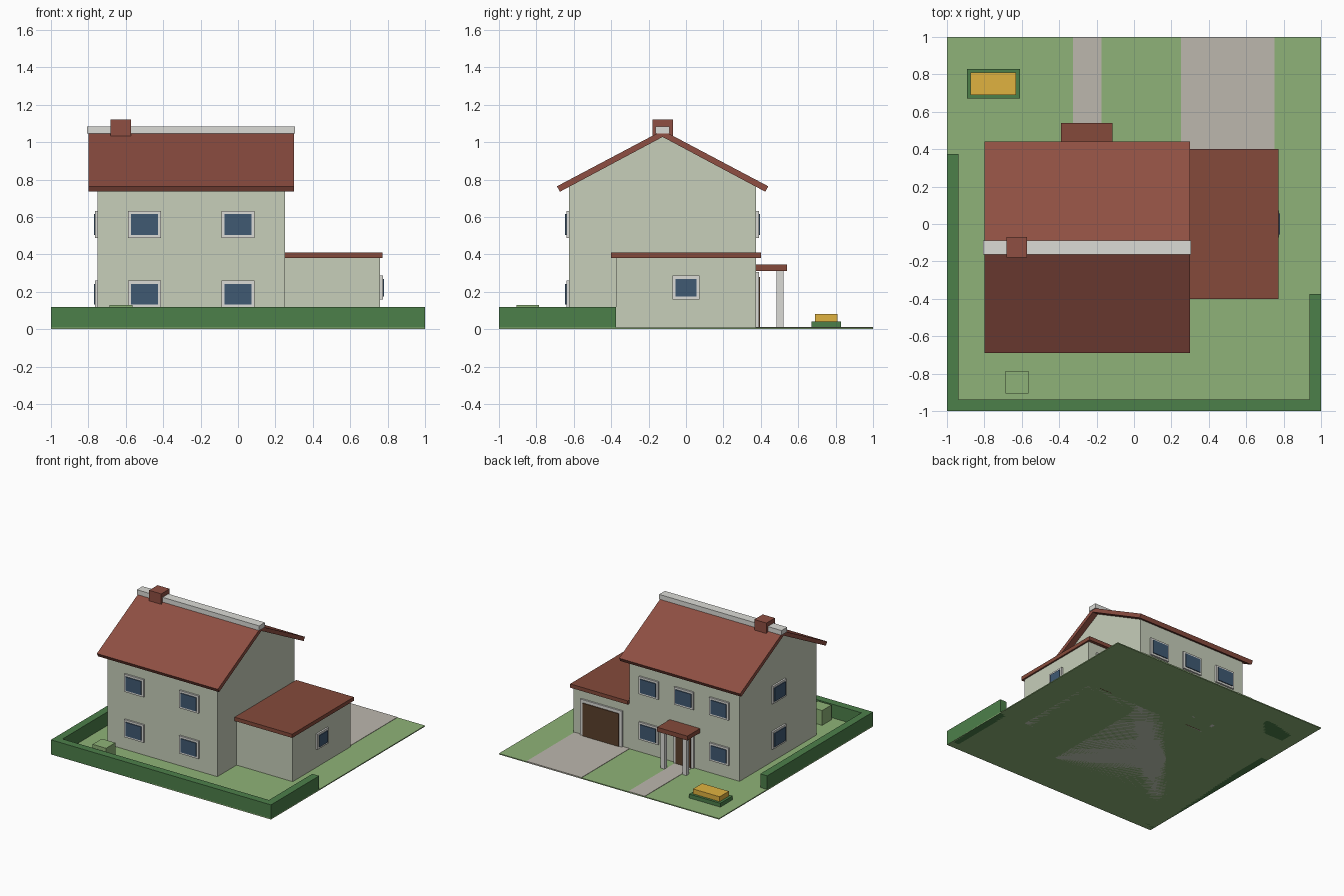
import bpy

if "Cube" in bpy.data.objects:
    bpy.data.objects.remove(bpy.data.objects["Cube"])


def material(name, rgb):
    m = bpy.data.materials.new(name)
    lin = [(c / 12.92 if c < 0.04 else ((c + 0.055) / 1.055) ** 2.4) for c in rgb]
    m.diffuse_color = (*lin, 1)
    m.use_nodes = True
    m.node_tree.nodes["Principled BSDF"].inputs["Base Color"].default_value = m.diffuse_color
    return m


WALL = material("wall", (0.78, 0.81, 0.73))
ROOF = material("roof_tile", (0.56, 0.31, 0.26))
FLAT = material("flat_roof", (0.52, 0.29, 0.23))
WHITE = material("trim", (0.86, 0.86, 0.84))
GLASS = material("glass", (0.25, 0.35, 0.45))
DOOR = material("door_wood", (0.36, 0.25, 0.17))
GRASS = material("grass", (0.56, 0.70, 0.47))
HEDGE = material("hedge", (0.30, 0.50, 0.29))
PAVING = material("paving", (0.74, 0.72, 0.68))
FLOWER = material("flowers", (0.88, 0.70, 0.25))


def make(name, verts, faces, mat):
    me = bpy.data.meshes.new(name)
    me.from_pydata(verts, [], faces)
    me.materials.append(mat)
    ob = bpy.data.objects.new(name, me)
    bpy.context.collection.objects.link(ob)
    return ob


def extrude_x(name, profile, x0, x1, mat):
    """Solid from a counter-clockwise (y, z) outline swept along x."""
    n = len(profile)
    verts = [(x, y, z) for x in (x0, x1) for y, z in profile]
    faces = [tuple(reversed(range(n))), tuple(range(n, 2 * n))]
    faces += [(i, (i + 1) % n, n + (i + 1) % n, n + i) for i in range(n)]
    return make(name, verts, faces, mat)


def box(name, x, y, z, mat):
    (y0, y1), (z0, z1) = y, z
    return extrude_x(name, [(y0, z0), (y1, z0), (y1, z1), (y0, z1)], *x, mat)


def panel(name, side, wall, u, z, w, h, depth, mat):
    """Thin box standing out of a wall; side is '-x', '+x', '-y' or '+y'."""
    out = wall + (depth if side[0] == "+" else -depth)
    d, along = sorted((wall, out)), (u - w / 2, u + w / 2)
    x, y = (d, along) if side[1] == "x" else (along, d)
    return box(name, x, y, (z - h / 2, z + h / 2), mat)


def window(name, side, wall, u, z, w=0.175, h=0.145):
    panel(name + "_frame", side, wall, u, z, w, h, 0.014, WHITE)
    panel(name + "_glass", side, wall, u, z, w - 0.033, h - 0.033, 0.021, GLASS)


def door(name, u, w, h, border):
    panel(name + "_frame", "+y", 0.375, u, (h + border) / 2, w + 2 * border, h + border, 0.014, WHITE)
    panel(name, "+y", 0.375, u, h / 2, w, h, 0.021, DOOR)


# Plot and paving
box("lawn", (-1, 1), (-1, 1), (0, 0.008), GRASS)
box("driveway", (0.25, 0.75), (0.375, 1), (0.001, 0.011), PAVING)
box("footpath", (-0.325, -0.175), (0.375, 1), (0.001, 0.011), PAVING)

# Hedges around three sides
box("front_hedge", (-1, 1), (-1, -0.938), (0, 0.12), HEDGE)
box("left_hedge", (-1, -0.938), (-0.938, 0.375), (0, 0.12), HEDGE)
box("right_hedge", (0.938, 1), (-0.938, -0.375), (0, 0.12), HEDGE)

# Garden boxes
box("garden_bush", (-0.688, -0.565), (-0.905, -0.785), (0, 0.13), GRASS)
box("flower_bed", (-0.893, -0.61), (0.67, 0.83), (0, 0.04), HEDGE)
box("flowers", (-0.873, -0.63), (0.69, 0.81), (0.04, 0.08), FLOWER)

# Main house with gable ends
extrude_x("house_walls", [(-0.625, 0), (0.375, 0), (0.375, 0.763),
                          (-0.125, 1.028), (-0.625, 0.763)], -0.75, 0.25, WALL)

# Pitched roof slopes, ridge and chimney
RIDGE = -0.125
slope = [(0, 1.028), (0.549, 0.735), (0.565, 0.764), (0, 1.063)]
extrude_x("rear_roof", [(RIDGE + y, z) for y, z in reversed(slope)][::-1], -0.8, 0.3, ROOF)
extrude_x("front_roof", [(RIDGE - y, z) for y, z in reversed(slope)], -0.8, 0.3, ROOF)
box("ridge_cap", (-0.806, 0.306), (-0.162, -0.088), (1.046, 1.085), WHITE)
box("chimney", (-0.682, -0.572), (-0.18, -0.07), (1.02, 1.12), ROOF)

# Garage
box("garage_walls", (0.25, 0.76), (-0.375, 0.375), (0, 0.385), WALL)
box("garage_roof", (0.25, 0.773), (-0.4, 0.4), (0.38, 0.411), FLAT)
door("garage_door", 0.5, 0.33, 0.28, 0.025)
window("garage_window", "+x", 0.76, 0, 0.222, 0.145, 0.128)

# House windows on both floors
for floor, z in (("lower", 0.187), ("upper", 0.56)):
    for i, x in enumerate((-0.5, 0)):
        window(f"{floor}_front_window_{i}", "-y", -0.625, x, z)
    for i, x in enumerate((-0.57, -0.25, 0.07)):
        if floor == "upper" or i != 1:
            window(f"{floor}_rear_window_{i}", "+y", 0.375, x, z)
    window(f"{floor}_left_window", "-x", -0.75, RIDGE, z)

# Entrance porch
door("entrance_door", -0.25, 0.14, 0.28, 0.02)
box("porch_roof", (-0.39, -0.115), (0.372, 0.54), (0.31, 0.346), FLAT)
for side in (-1, 1):
    x = -0.25 + side * 0.1
    box("porch_post", (x - 0.0175, x + 0.0175), (0.485, 0.52), (0, 0.312), WHITE)
